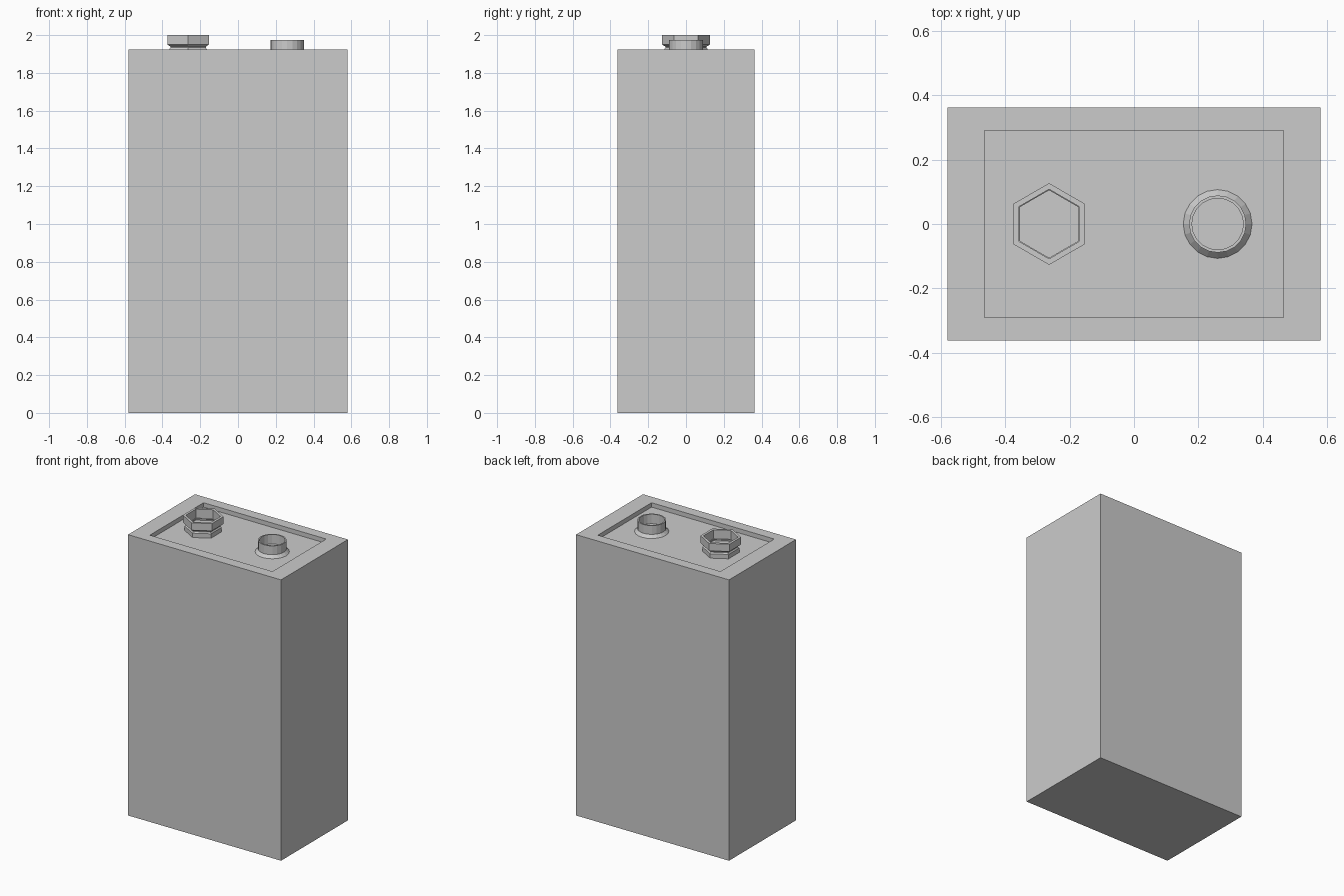
import bpy, bmesh, math

if "Cube" in bpy.data.objects:
    bpy.data.objects.remove(bpy.data.objects["Cube"])

TOP, FLOOR = 1.925, 1.895


def finish(bm, name):
    bmesh.ops.recalc_face_normals(bm, faces=bm.faces)
    mesh = bpy.data.meshes.new(name)
    bm.to_mesh(mesh)
    bm.free()
    obj = bpy.data.objects.new(name, mesh)
    bpy.context.collection.objects.link(obj)
    return obj


def lathe(name, x, profile, sides, turn=0.0):
    """Stack polygon rings from (radius, z) pairs and cap both ends."""
    bm = bmesh.new()
    rings = []
    for r, z in profile:
        angles = [turn + math.tau * i / sides for i in range(sides)]
        rings.append([bm.verts.new((x + r * math.cos(a), r * math.sin(a), z)) for a in angles])
    for low, high in zip(rings, rings[1:]):
        for i in range(sides):
            j = (i + 1) % sides
            bm.faces.new((low[i], low[j], high[j], high[i]))
    bm.faces.new(rings[0])
    bm.faces.new(rings[-1])
    return finish(bm, name)


# Battery case with a recessed top
bm = bmesh.new()
bmesh.ops.create_cube(bm, size=1)
for v in bm.verts:
    v.co = (v.co.x * 1.16, v.co.y * 0.725, (v.co.z + 0.5) * TOP)
bm.faces.ensure_lookup_table()
top = max(bm.faces, key=lambda f: f.calc_center_median().z)
bmesh.ops.inset_region(bm, faces=[top], thickness=0.07)
for v in top.verts:
    v.co.x = math.copysign(0.465, v.co.x)
    v.co.y = math.copysign(0.291, v.co.y)
rim = bmesh.ops.extrude_face_region(bm, geom=[top])
bmesh.ops.translate(bm, verts=[g for g in rim["geom"] if isinstance(g, bmesh.types.BMVert)],
                    vec=(0, 0, FLOOR - TOP))
if top.is_valid:
    bm.faces.remove(top)
finish(bm, "battery_case")

# Hexagonal socket terminal: foot, neck, flared hollow head
lathe("socket_terminal", -0.264,
      [(0.115, FLOOR), (0.115, 1.925), (0.105, 1.937), (0.127, 1.95),
       (0.127, 2.0), (0.108, 2.0), (0.108, 1.925)], 6, math.pi / 6)

# Round stud terminal: sloped foot and hollow collar
stud = lathe("stud_terminal", 0.26,
             [(0.107, FLOOR), (0.089, 1.915), (0.089, 1.975),
              (0.080, 1.975), (0.080, 1.91)], 20)
